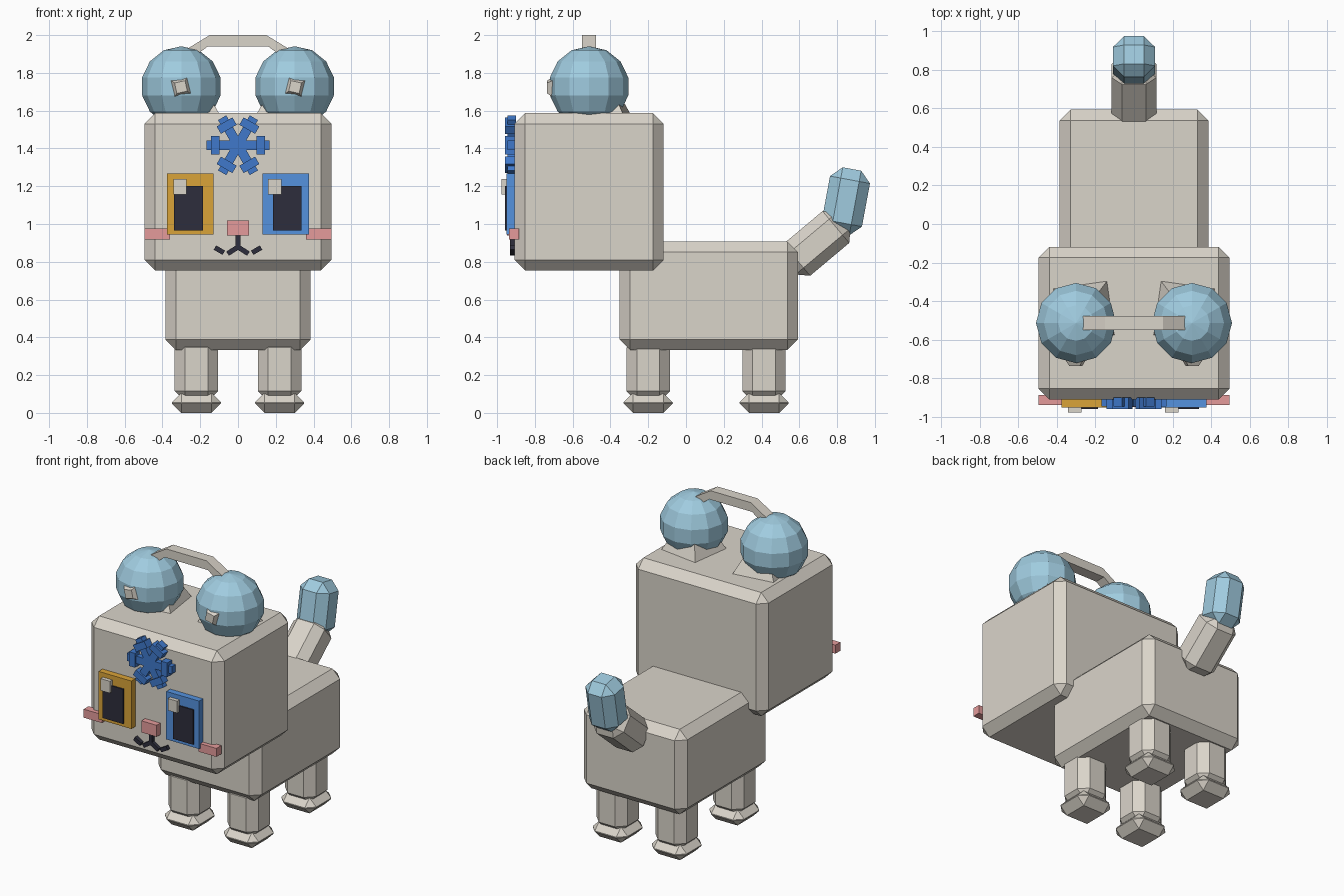
import bpy, bmesh, math
from mathutils import Matrix, Vector

if "Cube" in bpy.data.objects:
    bpy.data.objects.remove(bpy.data.objects["Cube"])


def mat(name, r, g, b):
    m = bpy.data.materials.new(name)
    m.diffuse_color = (r, g, b, 1)
    m.use_nodes = True
    m.node_tree.nodes["Principled BSDF"].inputs["Base Color"].default_value = m.diffuse_color
    return m


FUR = mat("warm_grey", 0.70, 0.66, 0.59)
SKY = mat("pale_blue", 0.35, 0.60, 0.74)
GOLD = mat("gold", 0.70, 0.37, 0.04)
BLUE = mat("eye_blue", 0.09, 0.29, 0.74)
DEEP = mat("deep_blue", 0.05, 0.19, 0.60)
PINK = mat("pink", 0.78, 0.33, 0.33)
DARK = mat("near_black", 0.027, 0.027, 0.045)


def finish(bm, name, material, matrix=Matrix()):
    bm.transform(matrix)
    bmesh.ops.recalc_face_normals(bm, faces=bm.faces)
    me = bpy.data.meshes.new(name)
    bm.to_mesh(me)
    bm.free()
    me.materials.append(material)
    ob = bpy.data.objects.new(name, me)
    bpy.context.collection.objects.link(ob)
    return ob


def box(name, material, centre, size, bevel=0, rx=0, ry=0):
    bm = bmesh.new()
    bmesh.ops.create_cube(bm, size=1, matrix=Matrix.Diagonal((*size, 1)))
    if bevel:
        bmesh.ops.bevel(bm, geom=bm.edges[:], offset=bevel, segments=1,
                        affect='EDGES', profile=0.5)
    rot = Matrix.Rotation(math.radians(rx), 4, 'X') @ Matrix.Rotation(math.radians(ry), 4, 'Y')
    return finish(bm, name, material, Matrix.Translation(centre) @ rot)


def plate(name, material, x0, x1, z0, z1, front, back=-0.89):
    return box(name, material, ((x0 + x1) / 2, (front + back) / 2, (z0 + z1) / 2),
               (x1 - x0, back - front, z1 - z0))


def bar(name, material, a, b, width, front, back=-0.90):
    """Flat bar on the face from a to b, given as (x, z)."""
    d = Vector(b) - Vector(a)
    mid = (Vector(a) + Vector(b)) / 2
    return box(name, material, (mid.x, (front + back) / 2, mid.y),
               (d.length, back - front, width), ry=-math.degrees(math.atan2(d.y, d.x)))


def cone(name, material, r1, r2, depth, matrix):
    bm = bmesh.new()
    bmesh.ops.create_cone(bm, cap_ends=True, segments=4, radius1=r1, radius2=r2,
                          depth=depth, matrix=Matrix.Rotation(math.pi / 4, 4, 'Z'))
    return finish(bm, name, material, matrix)


# Head and body
box("head", FUR, (0, -0.513, 1.17), (0.99, 0.79, 0.833), 0.056)
box("body", FUR, (0, 0.12, 0.62), (0.77, 0.945, 0.573), 0.056)

# Legs and feet
for sx, side in ((-1, "left"), (1, "right")):
    for y, end in ((-0.2, "front"), (0.413, "back")):
        box(f"{end}_{side}_leg", FUR, (sx * 0.22, y, 0.23), (0.23, 0.23, 0.34), 0.055)
        box(f"{end}_{side}_foot", FUR, (sx * 0.22, y, 0.053), (0.26, 0.26, 0.106), 0.05)

# Tail
box("tail_base", FUR, (0, 0.69, 0.897), (0.232, 0.22, 0.38), 0.055, rx=-50)
box("tail_tip", SKY, (0, 0.847, 1.12), (0.218, 0.215, 0.348), 0.058, rx=-10.5)

# Ears, ear muffs and the little studs poking out of them
for sx, side in ((-1, "left"), (1, "right")):
    cone(f"{side}_ear", FUR, 0.21, 0.0, 0.30,
         Matrix.Translation((sx * 0.26, -0.455, 1.72))
         @ Matrix.Rotation(math.radians(-8 * sx), 4, 'Z'))
    bm = bmesh.new()
    bmesh.ops.create_uvsphere(bm, u_segments=12, v_segments=7, radius=0.213)
    finish(bm, f"{side}_ear_muff", SKY, Matrix.Translation((sx * 0.30, -0.513, 1.728)))
    cone(f"{side}_stud", FUR, 0.095, 0.04, 0.07,
         Matrix.Translation((sx * 0.302, -0.70, 1.725))
         @ Matrix.Rotation(math.radians(12 * sx), 4, 'Y')
         @ Matrix.Rotation(math.pi / 2, 4, 'X'))

# Headband: mitred strip profile extruded along y
outer = [(-0.31, 1.902), (-0.15, 2.0), (0.15, 2.0), (0.31, 1.902)]
inner = [(0.28, 1.852), (0.16, 1.94), (-0.16, 1.94), (-0.28, 1.852)]
bm = bmesh.new()
strip = outer + inner
vs = [bm.verts.new((x, -0.55, z)) for x, z in strip]
quads = [bm.faces.new([vs[i], vs[i + 1], vs[6 - i], vs[7 - i]]) for i in range(3)]
ext = bmesh.ops.extrude_face_region(bm, geom=quads, use_keep_orig=True)
bmesh.ops.translate(bm, vec=(0, 0.074, 0),
                    verts=[v for v in ext["geom"] if isinstance(v, bmesh.types.BMVert)])
finish(bm, "headband", FUR)

# Eyes, one gold and one blue
for side, colour, eye, pupil, glint in (
        ("left", GOLD, (-0.375, -0.13), (-0.34, -0.186), (-0.342, -0.272)),
        ("right", BLUE, (0.13, 0.375), (0.186, 0.336), (0.16, 0.23))):
    plate(f"{side}_eye", colour, *eye, 0.944, 1.267, -0.95)
    plate(f"{side}_pupil", DARK, *pupil, 0.966, 1.20, -0.959)
    plate(f"{side}_eye_glint", FUR, *glint, 1.157, 1.237, -0.976)

# Nose and cheeks
plate("nose", PINK, -0.057, 0.057, 0.94, 1.018, -0.948)
for sx, side in ((-1, "left"), (1, "right")):
    a, b = sorted((sx * 0.36, sx * 0.495))
    plate(f"{side}_cheek", PINK, a, b, 0.918, 0.975, -0.937, -0.885)

# Mouth
bar("mouth_stem", DARK, (0, 0.95), (0, 0.865), 0.024, -0.932)
for sx, side in ((-1, "left"), (1, "right")):
    bar(f"{side}_mouth_inner", DARK, (0, 0.878), (sx * 0.055, 0.843), 0.026, -0.933)
    bar(f"{side}_mouth_outer", DARK, (sx * 0.075, 0.848), (sx * 0.122, 0.875), 0.026, -0.933)

# Snowflake: six arms, each with a cross bar
cz = 1.417
for i in range(6):
    d = Vector((math.cos(i * math.pi / 3), math.sin(i * math.pi / 3)))
    n = Vector((-d.y, d.x))
    c = Vector((0, cz))
    bar(f"snowflake_arm_{i + 1}", DEEP, c, c + d * 0.168, 0.05, -0.945)
    m = c + d * 0.12
    bar(f"snowflake_crossbar_{i + 1}", DEEP, m - n * 0.048, m + n * 0.048, 0.045, -0.958)
